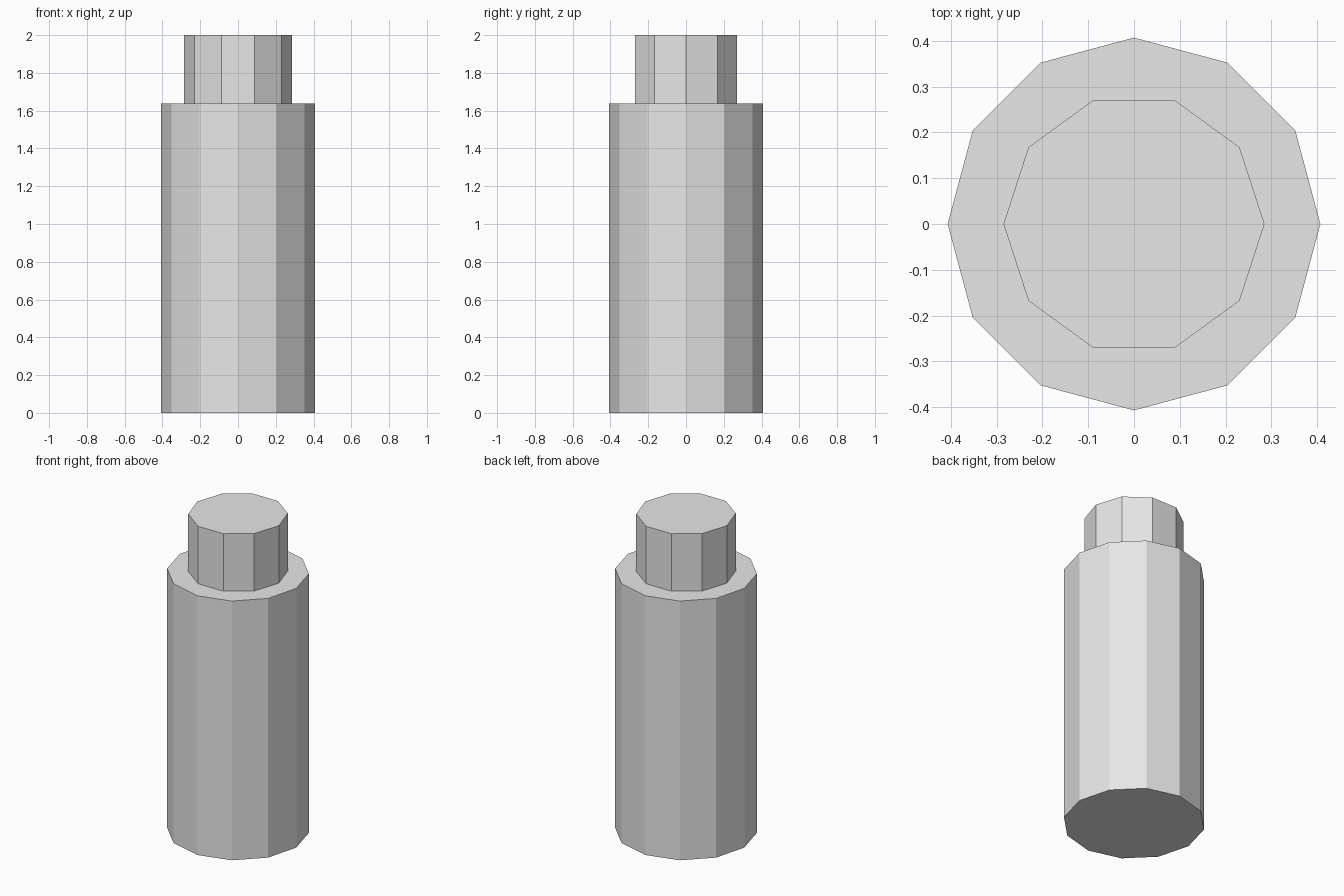
import bpy
import math

cube = bpy.data.objects.get("Cube")
if cube:
    bpy.data.objects.remove(cube, do_unlink=True)

# Single plain grey
grey = bpy.data.materials.new("light_grey")
grey.use_nodes = True
colour = (0.8, 0.8, 0.8, 1)
grey.diffuse_color = colour
grey.node_tree.nodes["Principled BSDF"].inputs["Base Color"].default_value = colour


def prism(name, sides, radius, bottom, top):
    """Flat-sided upright prism with one corner on the +x axis."""
    bpy.ops.mesh.primitive_cylinder_add(
        vertices=sides, radius=radius, depth=top - bottom,
        location=(0, 0, (bottom + top) / 2), rotation=(0, 0, math.pi / 2))
    obj = bpy.context.object
    obj.name = name
    obj.data.name = name
    obj.data.materials.append(grey)
    bpy.ops.object.transform_apply(location=False, rotation=True, scale=False)
    bpy.ops.object.shade_flat()
    return obj


# Tall twelve-sided body with a ten-sided neck on top
prism("body", 12, 0.407, 0, 1.637)
prism("neck", 10, 0.285, 1.637, 2)
